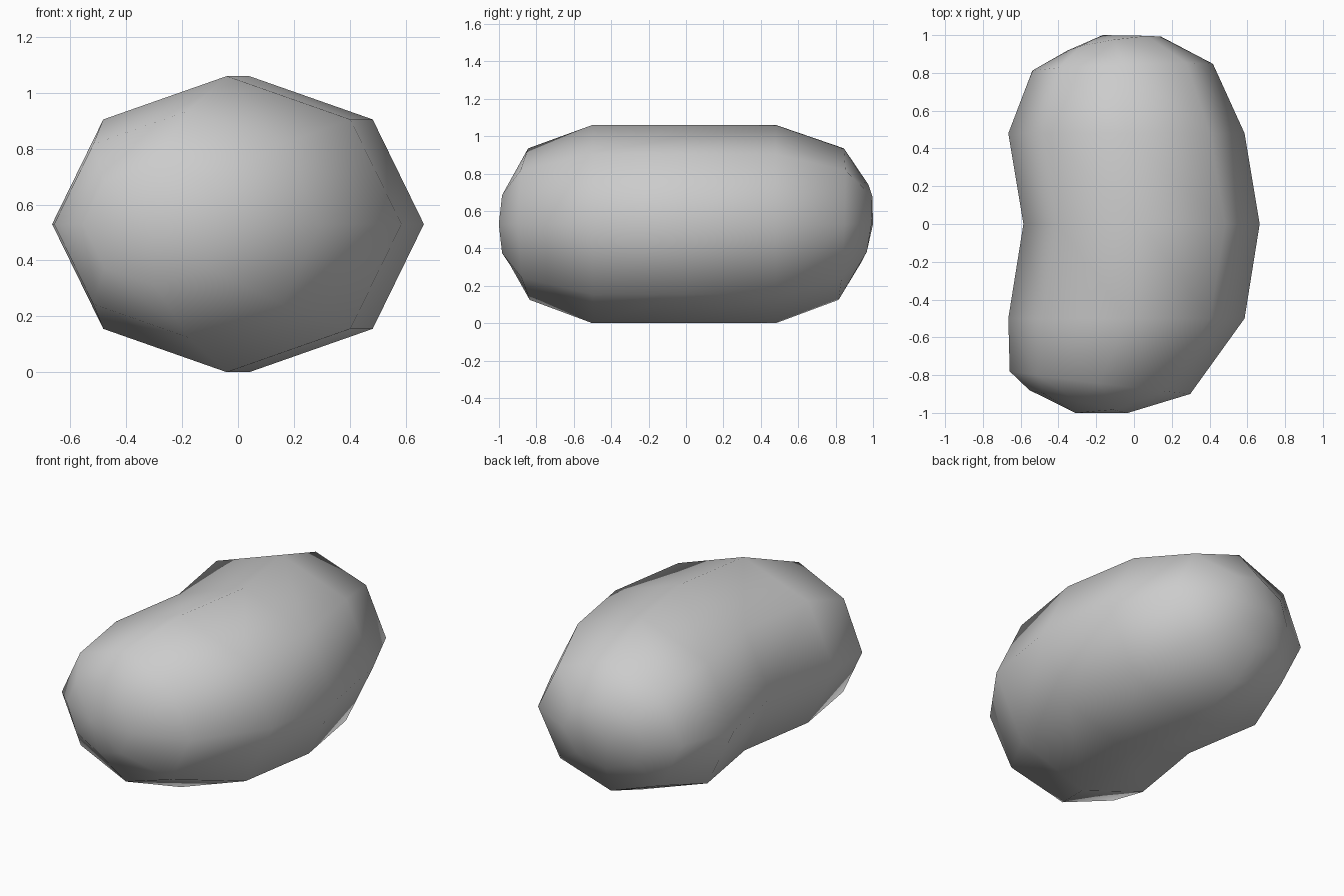
import bpy, bmesh
from math import sin, cos, pi

cube = bpy.data.objects.get("Cube")
if cube:
    bpy.data.objects.remove(cube)

SIDES = 8
MID_Z = 0.53
WIDEN = 1.18  # cross-section width over height

# Rings from front to back: centre x, centre y, half height, lean along x, lean along z
RINGS = [
    (-0.295, -0.94, 0.22, -0.235, 0.0),
    (-0.18, -0.84, 0.405, -0.125, -0.01),
    (-0.04, -0.50, 0.53, 0.0, 0.0),
    (0.04, 0.0, 0.53, 0.0, 0.0),
    (-0.04, 0.48, 0.53, 0.0, 0.0),
    (-0.06, 0.83, 0.405, 0.037, 0.035),
    (-0.105, 0.955, 0.21, 0.15, 0.1),
]
FRONT_TIP = (-0.31, -1.0, MID_Z)
BACK_TIP = (-0.165, 1.0, MID_Z)

bm = bmesh.new()


def add_ring(cx, cy, half, lean_x, lean_z):
    ring = []
    for i in range(SIDES):
        a = 2 * pi * i / SIDES
        dx, dz = half * WIDEN * cos(a), half * sin(a)
        ring.append(bm.verts.new((cx + dx, cy + lean_x * dx + lean_z * dz, MID_Z + dz)))
    return ring


# Bent body skin
rings = [add_ring(*r) for r in RINGS]
for r0, r1 in zip(rings, rings[1:]):
    for i in range(SIDES):
        j = (i + 1) % SIDES
        bm.faces.new((r0[i], r0[j], r1[j], r1[i]))

# Rounded ends
for tip, ring in ((FRONT_TIP, rings[0]), (BACK_TIP, rings[-1])):
    point = bm.verts.new(tip)
    for i in range(SIDES):
        bm.faces.new((point, ring[i], ring[(i + 1) % SIDES]))

bmesh.ops.recalc_face_normals(bm, faces=bm.faces)
for face in bm.faces:
    face.smooth = True
mesh = bpy.data.meshes.new("bean_body")
bm.to_mesh(mesh)
bm.free()

# Plain grey surface
grey = bpy.data.materials.new("plain_grey")
grey.use_nodes = True
colour = (0.6, 0.6, 0.6, 1.0)
grey.diffuse_color = colour
grey.node_tree.nodes["Principled BSDF"].inputs["Base Color"].default_value = colour
mesh.materials.append(grey)

body = bpy.data.objects.new("bean_body", mesh)
bpy.context.collection.objects.link(body)
